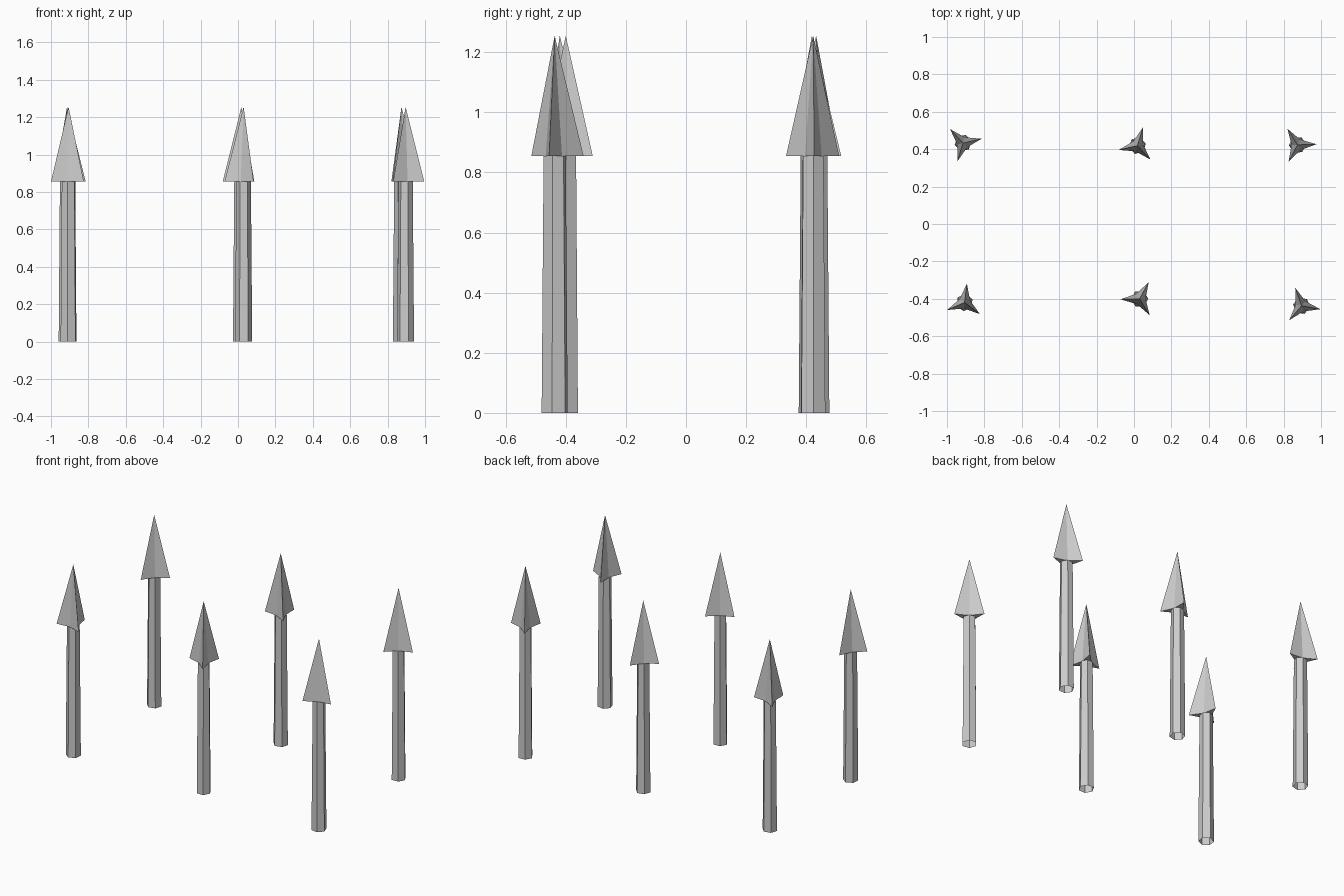
import bpy, bmesh
from math import cos, sin, radians

cube = bpy.data.objects.get("Cube")
if cube:
    bpy.data.objects.remove(cube, do_unlink=True)

steel = bpy.data.materials.new("grey_metal")
steel.use_nodes = True
grey = (0.6, 0.6, 0.6, 1)
steel.diffuse_color = grey
steel.node_tree.nodes["Principled BSDF"].inputs["Base Color"].default_value = grey

BASE, TIP = 0.855, 1.255


def ring(bm, radii, z):
    """Six points at 60 degree steps, cycling through the given radii."""
    return [bm.verts.new((radii[i % len(radii)] * cos(radians(60 * i)),
                          radii[i % len(radii)] * sin(radians(60 * i)), z))
            for i in range(6)]


def finish(bm, name, x, y, turn):
    bmesh.ops.recalc_face_normals(bm, faces=bm.faces)
    mesh = bpy.data.meshes.new(name)
    bm.to_mesh(mesh)
    bm.free()
    mesh.materials.append(steel)
    obj = bpy.data.objects.new(name, mesh)
    obj.location = (x, y, 0)
    obj.rotation_euler.z = radians(turn)
    bpy.context.collection.objects.link(obj)


def shaft(name, x, y, turn):
    # Tapered hexagonal tube, open at the foot
    bm = bmesh.new()
    low, high = ring(bm, [0.046], 0), ring(bm, [0.039], BASE)
    for i in range(6):
        j = (i + 1) % 6
        bm.faces.new((low[i], low[j], high[j], high[i]))
    bm.faces.new(high)
    finish(bm, name, x, y, turn)


def head(name, x, y, turn):
    # Three-pointed star pyramid with a flat underside
    bm = bmesh.new()
    star = ring(bm, [0.102, 0.032], BASE)
    apex = bm.verts.new((0, 0, TIP))
    for i in range(6):
        bm.faces.new((star[i], star[(i + 1) % 6], apex))
    bm.faces.new(star[::-1])
    finish(bm, name, x, y, turn)


# Position and turn of each spike
spikes = {
    "back_right": (-0.914, 0.433, 13),
    "back_middle": (0.018, 0.419, 73),
    "back_left": (0.874, 0.423, 2),
    "front_right": (-0.906, -0.42, 83),
    "front_middle": (0.03, -0.4, 61.5),
    "front_left": (0.896, -0.437, 109.5),
}
for place, spot in spikes.items():
    shaft(place + "_shaft", *spot)
    head(place + "_spearhead", *spot)
